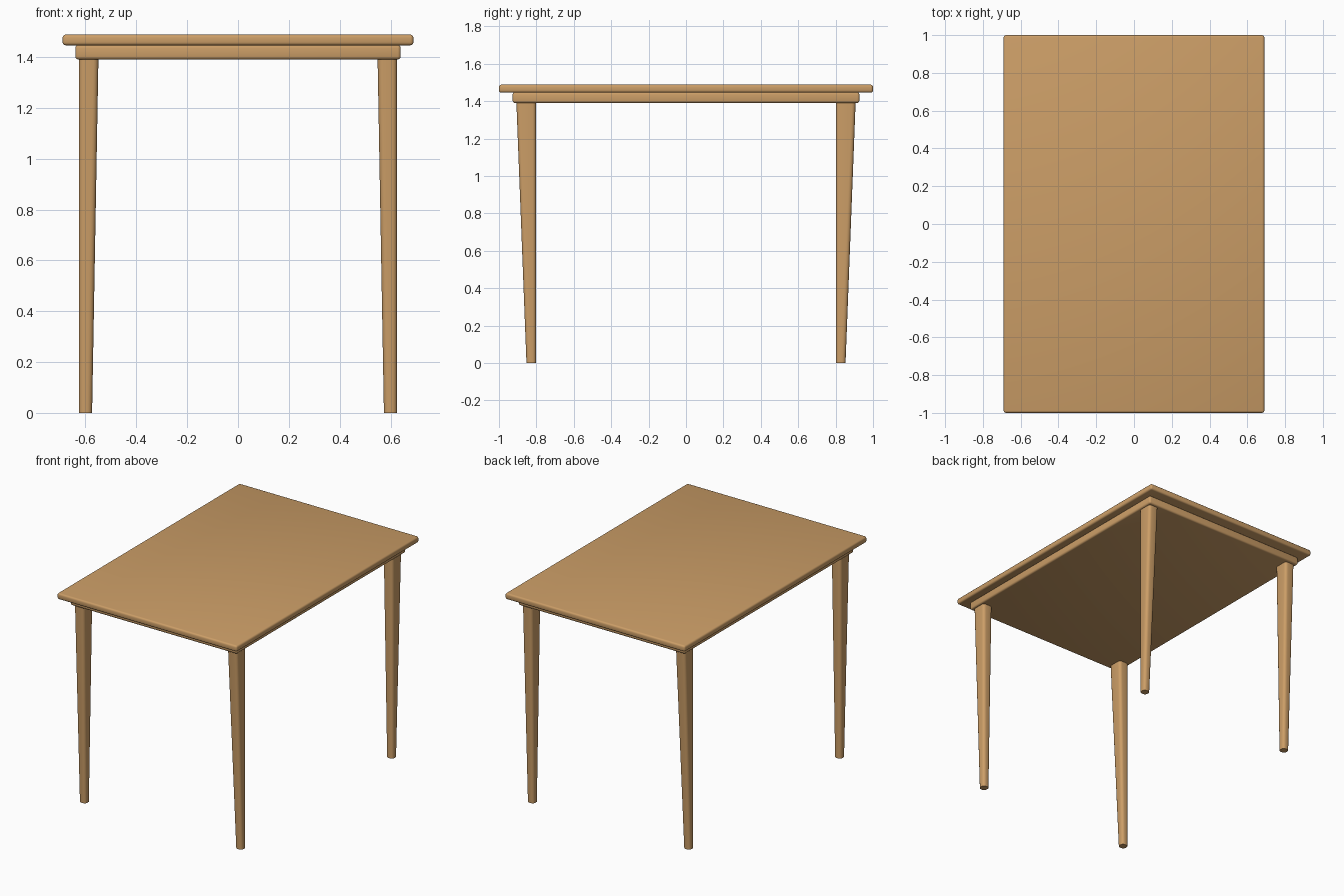
import bpy, bmesh, math

if "Cube" in bpy.data.objects:
    bpy.data.objects.remove(bpy.data.objects["Cube"])

wood = bpy.data.materials.new("light wood")
wood.diffuse_color = (0.60, 0.34, 0.135, 1)
wood.use_nodes = True
wood.node_tree.nodes["Principled BSDF"].inputs["Base Color"].default_value = wood.diffuse_color


def finish(ob, angle=40):
    ob.data.materials.append(wood)
    bpy.ops.object.select_all(action='DESELECT')
    ob.select_set(True)
    bpy.context.view_layer.objects.active = ob
    bpy.ops.object.shade_smooth_by_angle(angle=math.radians(angle))


def new_object(name, bm):
    bmesh.ops.recalc_face_normals(bm, faces=bm.faces)
    mesh = bpy.data.meshes.new(name)
    bm.to_mesh(mesh)
    bm.free()
    ob = bpy.data.objects.new(name, mesh)
    bpy.context.collection.objects.link(ob)
    return ob


def slab(name, half_x, half_y, z0, z1, radius):
    """Rounded rectangular board between two heights."""
    bm = bmesh.new()
    bmesh.ops.create_cube(bm, size=2)
    for v in bm.verts:
        v.co = (v.co.x * half_x, v.co.y * half_y, z1 if v.co.z > 0 else z0)
    bmesh.ops.bevel(bm, geom=bm.edges[:], offset=radius, segments=3,
                    profile=0.5, affect='EDGES')
    finish(new_object(name, bm))


def rounded_ring(bm, x0, x1, y0, y1, z, r, n=4):
    """Ring of vertices around a rectangle with rounded corners."""
    corners = [(x1 - r, y1 - r), (x0 + r, y1 - r), (x0 + r, y0 + r), (x1 - r, y0 + r)]
    ring = []
    for c, (cx, cy) in enumerate(corners):
        for i in range(n + 1):
            a = math.pi / 2 * (c + i / n)
            ring.append(bm.verts.new((cx + r * math.cos(a), cy + r * math.sin(a), z)))
    return ring


def leg(name, sx, sy):
    """Tapered leg: straight outside in x, straight inside in y."""
    bm = bmesh.new()
    low = rounded_ring(bm, 0.574, 0.626, 0.801, 0.853, 0, 0.02)
    high = rounded_ring(bm, 0.549, 0.626, 0.801, 0.907, 1.395, 0.02)
    n = len(low)
    for i in range(n):
        j = (i + 1) % n
        bm.faces.new((low[i], low[j], high[j], high[i]))
    bm.faces.new(low)
    bm.faces.new(high)
    for v in bm.verts:
        v.co.x *= sx
        v.co.y *= sy
    finish(new_object(name, bm))


# Top board and the narrower board beneath it
slab("table_top", 0.69, 1.0, 1.446, 1.488, 0.012)
slab("under_frame", 0.64, 0.927, 1.39, 1.447, 0.012)

# Four legs
for sy, end in ((-1, "front"), (1, "back")):
    for sx, side in ((-1, "left"), (1, "right")):
        leg(f"{end}_{side}_leg", sx, sy)
